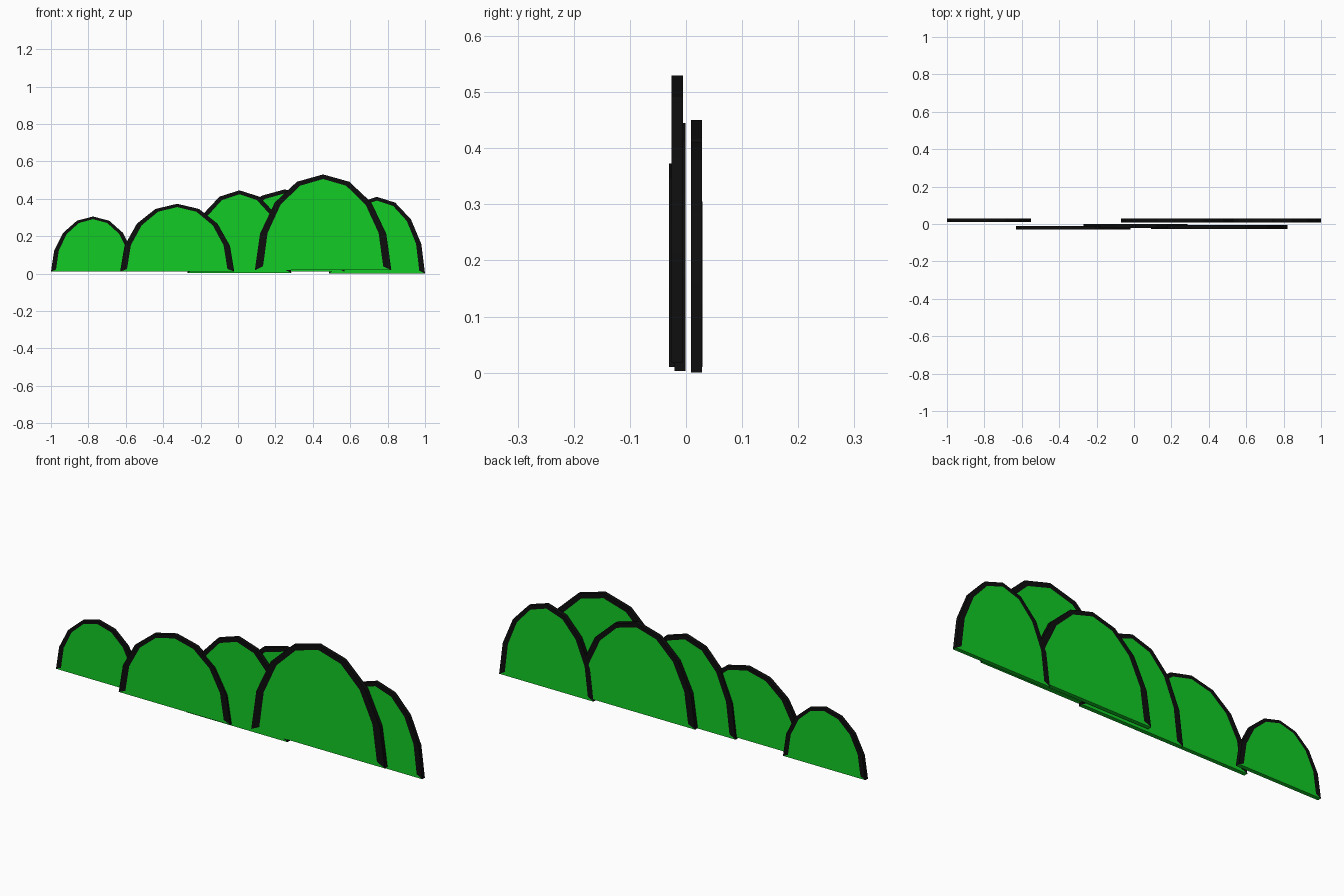
import bpy
import bmesh
import math

cube = bpy.data.objects.get("Cube")
if cube:
    bpy.data.objects.remove(cube, do_unlink=True)


def make_material(name, color):
    mat = bpy.data.materials.new(name)
    mat.use_nodes = True
    mat.diffuse_color = color
    mat.node_tree.nodes["Principled BSDF"].inputs["Base Color"].default_value = color
    return mat


GREEN = make_material("leaf green", (0.006, 0.6, 0.018, 1))
BLACK = make_material("outline black", (0.004, 0.004, 0.004, 1))
SEGMENTS = 8
THICKNESS = 0.02


def bush_panel(name, left, right, bottom, top, front):
    """Flat half-oval slab: green faces and base, black rim and outline."""
    mid, half, height = (left + right) / 2, (right - left) / 2, top - bottom
    bm = bmesh.new()

    def arc(y, width, low, high):
        points = []
        for i in range(SEGMENTS + 1):
            a = math.pi * i / SEGMENTS
            z = bottom + height * (low + (high - low) * math.sin(a))
            points.append(bm.verts.new((mid + half * width * math.cos(a), y, z)))
        return points

    def face(verts, slot):
        bm.faces.new(verts).material_index = slot

    rims = []
    for y in (front, front + THICKNESS):
        outer = arc(y, 1, 0, 1)
        inner = arc(y, 0.88, 0.04, 0.952)
        # Green panel reaches the outer corners along its base
        face([outer[0]] + inner + [outer[-1]], 0)
        # Black outline band
        for i in range(SEGMENTS):
            face([outer[i], outer[i + 1], inner[i + 1], inner[i]], 1)
        rims.append(outer)

    # Black rim across the thickness, green underside
    a, b = rims
    for i in range(SEGMENTS):
        face([a[i], a[i + 1], b[i + 1], b[i]], 1)
    face([a[0], a[-1], b[-1], b[0]], 0)

    bmesh.ops.recalc_face_normals(bm, faces=bm.faces)
    mesh = bpy.data.meshes.new(name)
    bm.to_mesh(mesh)
    bm.free()
    mesh.materials.append(GREEN)
    mesh.materials.append(BLACK)
    obj = bpy.data.objects.new(name, mesh)
    bpy.context.collection.objects.link(obj)


# Back row of bushes
bush_panel("back_right_bush", -1.0, -0.55, 0.01, 0.305, 0.0095)
bush_panel("back_middle_bush", -0.07, 0.57, 0.01, 0.45, 0.0085)
bush_panel("back_left_bush", 0.485, 1.0, 0.0, 0.41, 0.0088)
# Front row of bushes
bush_panel("front_right_bush", -0.63, -0.02, 0.01, 0.373, -0.0305)
bush_panel("front_middle_bush", -0.27, 0.285, 0.003, 0.445, -0.0208)
bush_panel("front_left_bush", 0.09, 0.82, 0.018, 0.53, -0.0255)
